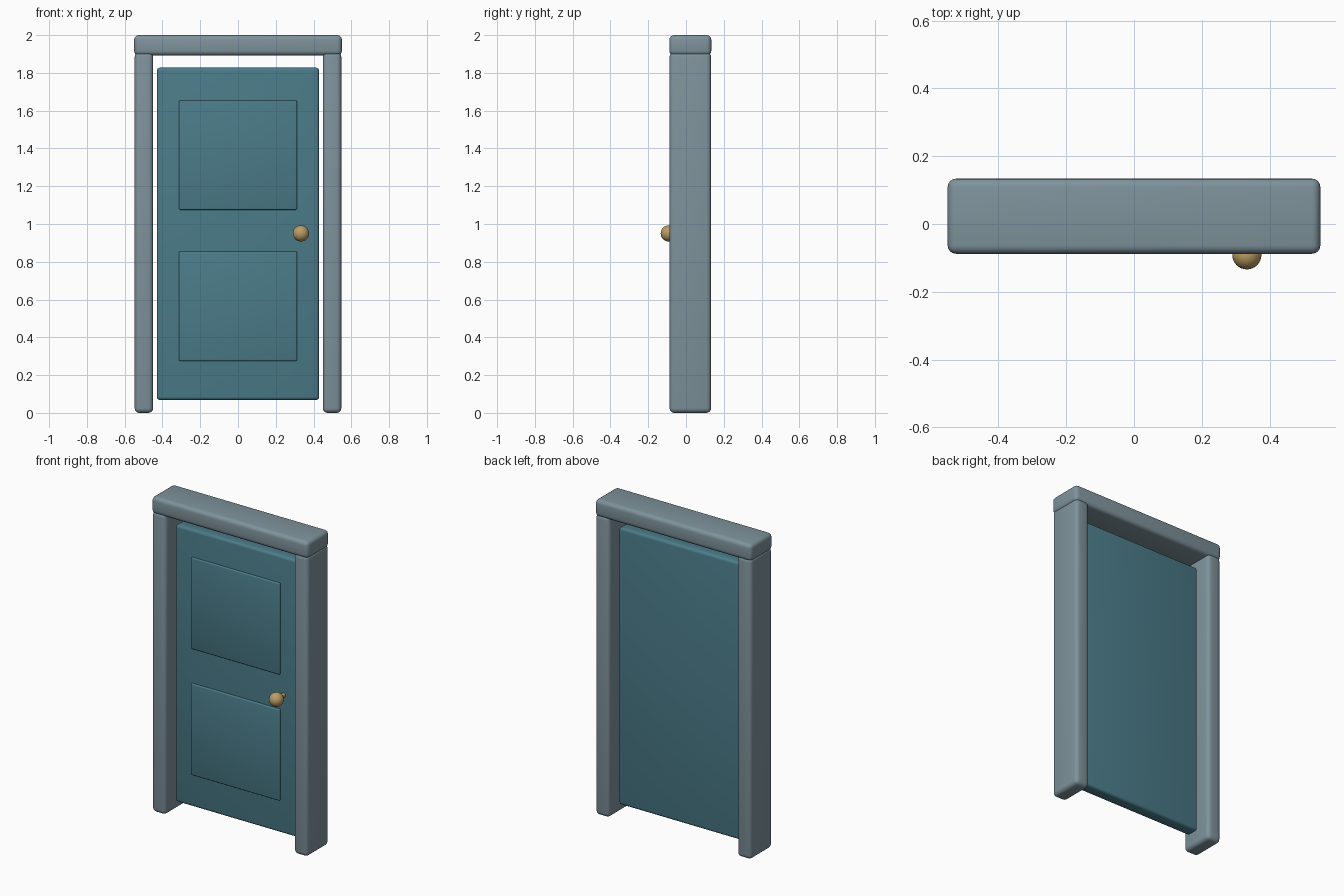
import bpy

if "Cube" in bpy.data.objects:
    bpy.data.objects.remove(bpy.data.objects["Cube"])

def material(name, rgb):
    m = bpy.data.materials.new(name)
    m.diffuse_color = (*rgb, 1)
    m.use_nodes = True
    m.node_tree.nodes["Principled BSDF"].inputs["Base Color"].default_value = m.diffuse_color
    return m

FRAME = material("frame_grey", (0.21, 0.29, 0.33))
DOOR = material("door_teal", (0.07, 0.20, 0.25))
BRASS = material("brass", (0.50, 0.34, 0.13))

def box(name, lo, hi, bevel, mat, segments=4):
    """Rounded box between two corners."""
    bpy.ops.mesh.primitive_cube_add(size=1, location=[(a + b) / 2 for a, b in zip(lo, hi)])
    ob = bpy.context.object
    ob.name = name
    ob.scale = [b - a for a, b in zip(lo, hi)]
    bpy.ops.object.transform_apply(location=False, rotation=False, scale=True)
    mod = ob.modifiers.new("round", 'BEVEL')
    mod.width = bevel
    mod.segments = segments
    bpy.ops.object.modifier_apply(modifier=mod.name)
    bpy.ops.object.shade_smooth_by_angle()
    ob.data.materials.append(mat)
    return ob

# Door frame: two jambs and a header
for side, x0, x1 in (("left", -0.547, -0.449), ("right", 0.449, 0.547)):
    box(f"{side}_jamb", (x0, -0.087, 0), (x1, 0.133, 1.91), 0.025, FRAME)
box("header", (-0.55, -0.088, 1.892), (0.55, 0.134, 2.0), 0.025, FRAME)

# Door leaf, centred in the frame depth
box("door_leaf", (-0.43, -0.018, 0.068), (0.43, 0.064, 1.828), 0.018, DOOR)

# Raised panels on the front only
for name, z0, z1 in (("lower_panel", 0.275, 0.855), ("upper_panel", 1.075, 1.655)):
    box(name, (-0.312, -0.030, z0), (0.312, 0.0, z1), 0.007, DOOR, 3)

# Knob with a short hidden stem
bpy.ops.mesh.primitive_uv_sphere_add(segments=32, ring_count=16, radius=0.043,
                                     location=(0.333, -0.091, 0.95))
knob = bpy.context.object
knob.name = "knob"
bpy.ops.object.shade_smooth()
knob.data.materials.append(BRASS)

bpy.ops.mesh.primitive_cylinder_add(vertices=24, radius=0.014, depth=0.06,
                                    location=(0.333, -0.04, 0.95),
                                    rotation=(1.570796, 0, 0))
stem = bpy.context.object
stem.name = "knob_stem"
bpy.ops.object.shade_smooth_by_angle()
stem.data.materials.append(BRASS)
